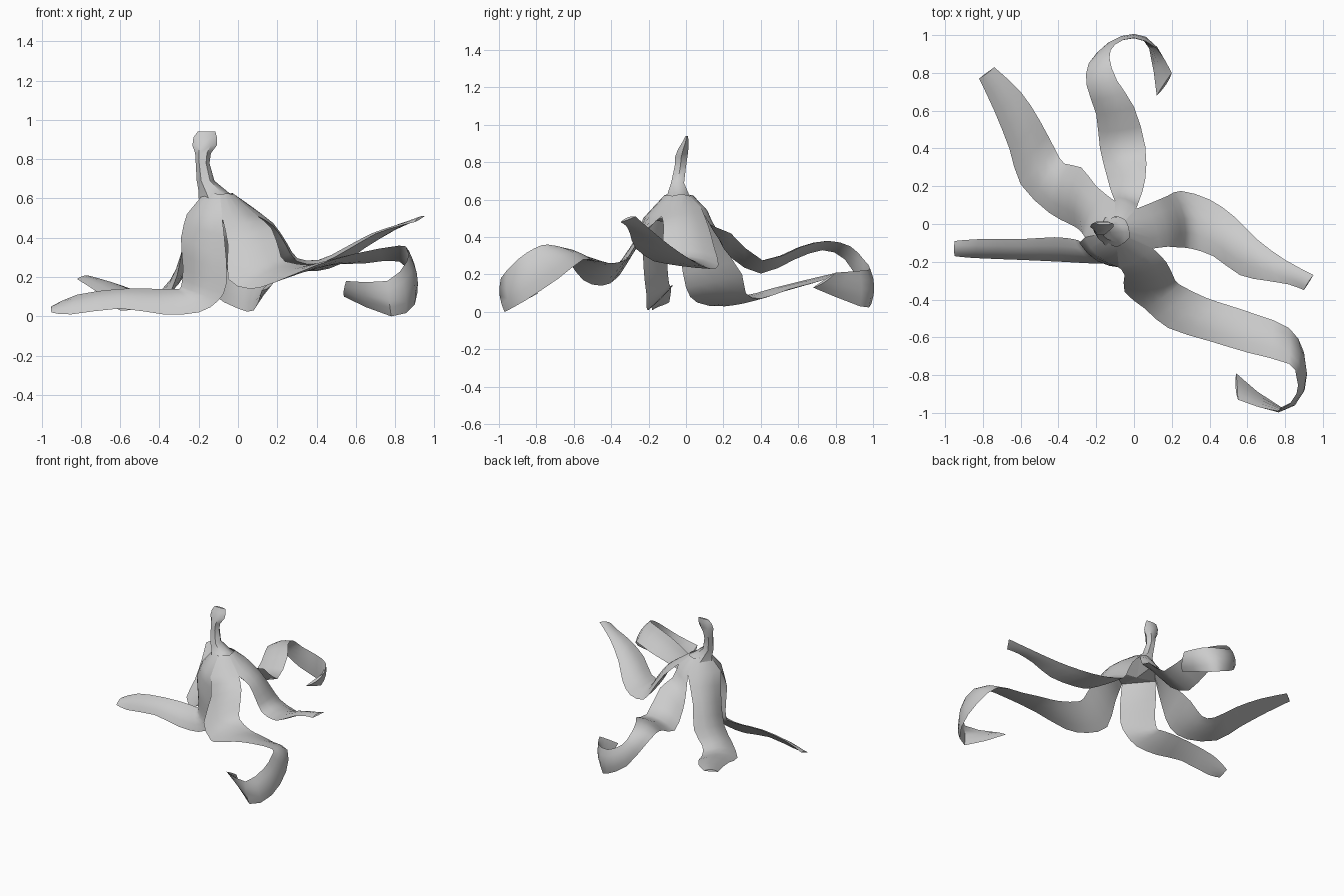
import bpy, bmesh, math
from mathutils import Vector as V

if "Cube" in bpy.data.objects:
    bpy.data.objects.remove(bpy.data.objects["Cube"])

# Tops of the slits where neighbouring peel strips join
SLIT = {
    'AE': V((-.08, -.23, .50)), 'BA': V((-.26, -.07, .52)), 'CB': V((-.10, .12, .52)),
    'DC': V((.01, .08, .56)), 'ED': V((.10, -.13, .51)),
}
APEX = V((-.10, -.04, .62))
CEILING = V((-.07, -.05, .47))     # underside of the crown
ACROSS = 4


def finish(name, bm):
    bmesh.ops.remove_doubles(bm, verts=bm.verts, dist=.0005)
    bmesh.ops.recalc_face_normals(bm, faces=bm.faces)
    me = bpy.data.meshes.new(name)
    bm.to_mesh(me)
    bm.free()
    ob = bpy.data.objects.new(name, me)
    bpy.context.collection.objects.link(ob)
    bpy.ops.object.select_all(action='DESELECT')
    ob.select_set(True)
    bpy.context.view_layer.objects.active = ob
    bpy.ops.object.shade_smooth_by_angle(angle=math.radians(50))
    return ob


def near_apex(p):
    d = V((p.x - APEX.x, p.y - APEX.y, 0)).normalized()
    return APEX + d * .08


def refine(rail):
    """Add one spline midpoint between neighbouring rail points."""
    out = []
    n = len(rail)
    for i in range(n - 1):
        a, b = rail[i], rail[i + 1]
        before, after = rail[max(i - 1, 0)], rail[min(i + 2, n - 1)]
        out += [a, (a + b) * .5625 - (before + after) * .0625]
    return out + [rail[-1]]


def strip(name, left_slit, right_slit, left, right, bulge=.13, inner=-.02):
    """Lens-shaped strip between two edge rails: bowed outside, nearly flat inside."""
    a, b = SLIT[left_slit], SLIT[right_slit]
    L = [near_apex(a)] + refine([a] + [V(p) for p in left])
    R = [near_apex(b)] + refine([b] + [V(p) for p in right])
    n = len(L)
    mid = [(p + q) / 2 for p, q in zip(L, R)]
    bm = bmesh.new()
    outside, inside = [], []
    for i in range(n):
        t = mid[min(i + 1, n - 1)] - mid[max(i - 1, 0)]
        w = R[i] - L[i]
        up = w.cross(t).normalized() * w.length
        for rows, k in ((outside, bulge), (inside, inner)):
            rows.append([bm.verts.new(L[i].lerp(R[i], j / ACROSS)
                                      + up * k * (1 - (2 * j / ACROSS - 1) ** 2))
                         for j in range(ACROSS + 1)])
    for rows in (outside, inside[1:]):
        for r, s in zip(rows, rows[1:]):
            for j in range(ACROSS):
                bm.faces.new((r[j], r[j + 1], s[j + 1], s[j]))
    c = bm.verts.new(CEILING)
    for j in range(ACROSS):
        bm.faces.new((c, inside[1][j + 1], inside[1][j]))
    bm.faces.new(outside[-1] + inside[-1][-2:0:-1])
    bmesh.ops.delete(bm, geom=inside[0], context='VERTS')
    finish(name, bm)


# Left strip, lying on its edge
strip('left_peel', 'AE', 'BA',
      [(-.06, -.23, .30), (-.06, -.22, .16), (-.10, -.21, .08), (-.20, -.21, .02),
       (-.38, -.20, .01), (-.60, -.19, .04), (-.85, -.18, .01), (-.95, -.17, .02)],
      [(-.29, -.10, .40), (-.28, -.10, .25), (-.29, -.09, .15), (-.32, -.08, .14),
       (-.42, -.07, .14), (-.60, -.08, .14), (-.82, -.08, .11), (-.95, -.09, .05)])

# Back left strip
strip('back_left_peel', 'BA', 'CB',
      [(-.29, -.03, .30), (-.34, 0, .13), (-.45, .06, .05), (-.60, .21, .03),
       (-.66, .40, .08), (-.74, .60, .14), (-.82, .77, .19)],
      [(-.20, .20, .35), (-.28, .30, .20), (-.37, .32, .10), (-.42, .40, .07),
       (-.50, .55, .12), (-.60, .70, .16), (-.74, .83, .20)])

# Back strip with curled tip
strip('back_peel', 'CB', 'DC',
      [(-.12, .17, .40), (-.14, .24, .29), (-.18, .40, .205), (-.20, .58, .28), (-.25, .73, .33),
       (-.24, .85, .28), (-.14, .95, .12), (0, .99, .04), (.08, .93, .03), (.12, .68, .13)],
      [(.03, .13, .465), (.06, .24, .42), (.06, .41, .275), (0, .62, .35), (-.09, .76, .38),
       (-.13, .88, .35), (-.10, .95, .28), (0, .985, .23), (.12, .93, .22), (.20, .80, .21)], .1)

# Right strip with lifted tip
strip('right_peel', 'DC', 'ED',
      [(.11, .12, .46), (.18, .15, .35), (.25, .175, .25), (.40, .13, .23), (.53, .04, .27),
       (.65, -.08, .35), (.80, -.19, .44), (.95, -.27, .51)],
      [(.18, -.12, .46), (.24, -.125, .37), (.30, -.13, .28), (.42, -.17, .27), (.56, -.27, .34),
       (.70, -.30, .42), (.82, -.32, .46), (.90, -.35, .48)], .12)

# Front right strip with curled tip
strip('front_right_peel', 'ED', 'AE',
      [(.17, -.20, .45), (.21, -.28, .34), (.24, -.32, .28), (.38, -.39, .26), (.50, -.43, .265),
       (.65, -.48, .27), (.82, -.55, .28), (.90, -.68, .18), (.90, -.86, .06),
       (.78, -.97, 0), (.54, -.79, .10)],
      [(-.05, -.27, .36), (-.05, -.36, .19), (.06, -.45, .14), (.18, -.55, .17), (.40, -.62, .26),
       (.60, -.68, .32), (.82, -.74, .36), (.86, -.81, .34), (.86, -.90, .28),
       (.76, -.99, .18), (.55, -.93, .18)], .09)

# Stem: stacked six-sided rings (x, y, z, radius x, radius y)
bm = bmesh.new()
prev = None
for x, y, z, rx, ry in [(-.10, -.04, .60, .10, .09), (-.125, -.042, .632, .075, .065),
                        (-.165, -.045, .69, .045, .04),
                        (-.18, -.03, .78, .035, .035), (-.178, -.025, .83, .04, .038),
                        (-.17, -.015, .87, .062, .032), (-.167, -.002, .91, .06, .018),
                        (-.16, .004, .94, .045, .008)]:
    ring = [bm.verts.new((x + rx * math.cos(k * math.pi / 3), y + ry * math.sin(k * math.pi / 3), z))
            for k in range(6)]
    if prev:
        for k in range(6):
            bm.faces.new((prev[k], prev[(k + 1) % 6], ring[(k + 1) % 6], ring[k]))
    else:
        bm.faces.new(ring[::-1])
    prev = ring
bm.faces.new(prev)
finish('stem', bm)
